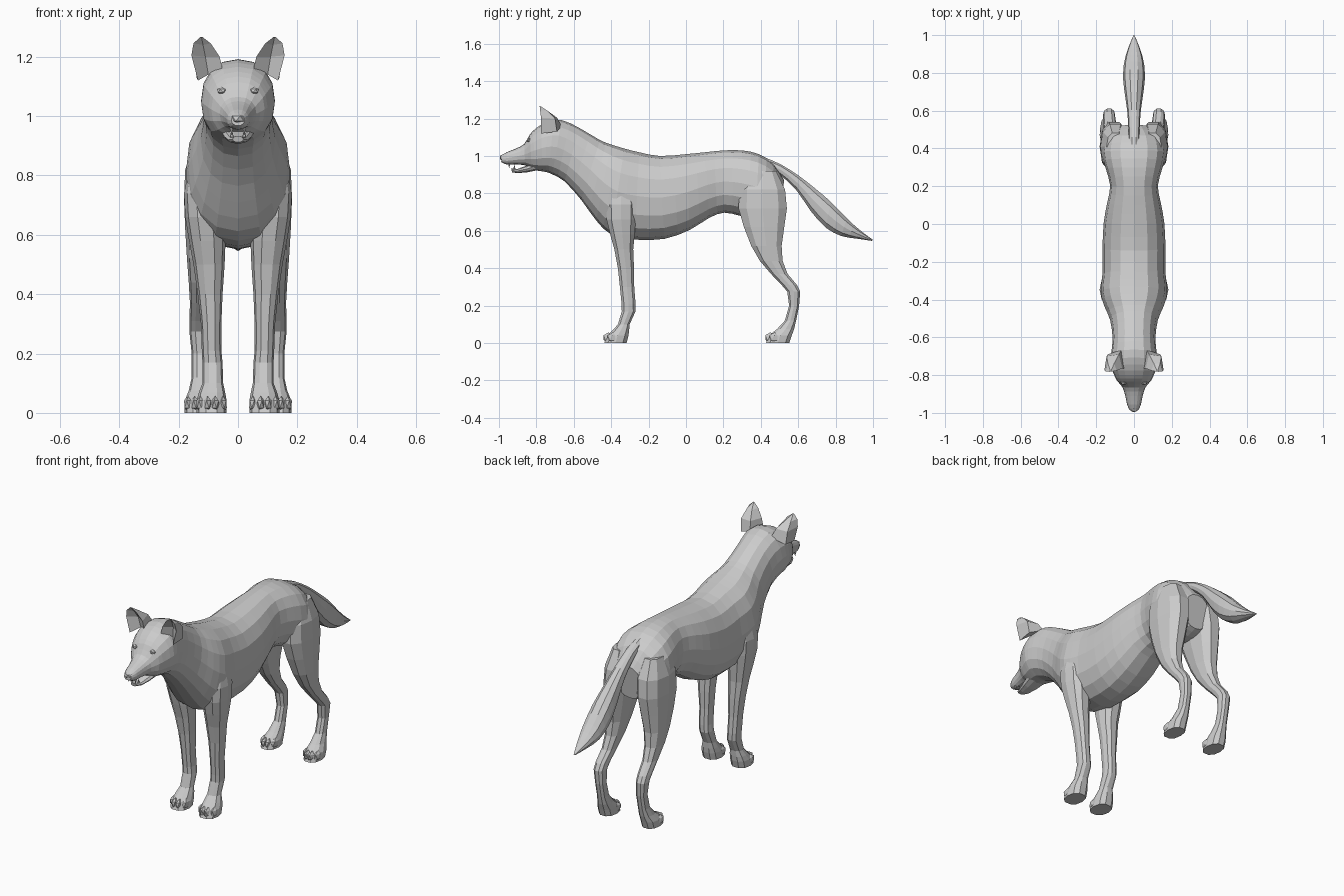
import bpy, bmesh, math
from mathutils import Vector, Matrix


def finish(name, bm, mirror=False):
    bmesh.ops.recalc_face_normals(bm, faces=bm.faces)
    me = bpy.data.meshes.new(name)
    bm.to_mesh(me)
    bm.free()
    ob = bpy.data.objects.new(name, me)
    bpy.context.collection.objects.link(ob)
    if mirror:
        ob.modifiers.new("mirror", 'MIRROR').use_mirror_merge = False
    return ob


def skin(bm, rings):
    """Bridge lists of points into a closed tube with capped ends."""
    vs = [[bm.verts.new(p) for p in r] for r in rings]
    n = len(vs[0])
    for a, b in zip(vs, vs[1:]):
        for i in range(n):
            bm.faces.new((a[i], a[(i + 1) % n], b[(i + 1) % n], b[i]))
    bm.faces.new(vs[0])
    bm.faces.new(vs[-1])


def smooth_rows(rows, steps):
    """Catmull-Rom interpolation between rows of numbers."""
    if steps < 2:
        return rows
    out = []
    for i in range(len(rows) - 1):
        p = [rows[max(i - 1, 0)], rows[i], rows[i + 1], rows[min(i + 2, len(rows) - 1)]]
        for s in range(steps):
            t = s / steps
            out.append([0.5 * (2 * b + (c - a) * t + (2 * a - 5 * b + 4 * c - d) * t * t
                               + (3 * b - a - 3 * c + d) * t ** 3) for a, b, c, d in zip(*p)])
    return out + [rows[-1]]


def oval(c, u, v, n, p):
    pts = []
    for i in range(n):
        a = 2 * math.pi * (i + 0.0) / n
        ca, sa = math.cos(a), math.sin(a)
        pts.append(c + u * math.copysign(abs(ca) ** p, ca) + v * math.copysign(abs(sa) ** p, sa))
    return pts


def spine_loft(name, rows, n=16, p=0.88, steps=2):
    """Rows: top y, top z, bottom y, bottom z, half width."""
    bm = bmesh.new()
    rings = []
    for ty, tz, by, bz, w in smooth_rows(rows, steps):
        t, b = Vector((0, ty, tz)), Vector((0, by, bz))
        rings.append(oval((t + b) / 2, Vector((w, 0, 0)), (t - b) / 2, n, p))
    skin(bm, rings)
    return finish(name, bm)


def ball(bm, loc, size, rot=0.0):
    m = Matrix.Translation(loc) @ Matrix.Rotation(rot, 4, 'X') @ Matrix.Diagonal((*size, 1))
    bmesh.ops.create_icosphere(bm, subdivisions=1, radius=1, matrix=m)


def leg(name, rows):
    """Rows: z, front y, back y, inner x, outer x; toes added at the bottom."""
    bm = bmesh.new()
    skin(bm, [oval(Vector(((x0 + x1) / 2, (y0 + y1) / 2, z)), Vector(((x1 - x0) / 2, 0, 0)),
                   Vector((0, (y1 - y0) / 2, 0)), 10, 0.85) for z, y0, y1, x0, x1 in rows])
    z, y0, y1, x0, x1 = rows[-1]
    for i in range(4):
        f = (i + 0.5) / 4
        back = 0.022 if i in (0, 3) else 0.0
        ball(bm, (x0 + (x1 - x0) * f, y0 + 0.026 + back, 0.029), (0.015, 0.032, 0.028))
    return finish(name, bm, True)


# Head, neck and trunk in one skin
spine_loft("body", [
    (-.985, 1.005, -.988, .968, .022), (-.955, 1.022, -.96, .955, .036),
    (-.91, 1.04, -.91, .955, .046), (-.865, 1.065, -.86, .95, .062),
    (-.835, 1.115, -.825, .93, .09), (-.80, 1.15, -.785, .92, .108),
    (-.745, 1.18, -.75, .915, .124), (-.665, 1.192, -.715, .902, .122),
    (-.57, 1.15, -.65, .865, .113), (-.46, 1.085, -.56, .765, .126),
    (-.40, 1.062, -.48, .655, .155), (-.33, 1.04, -.40, .58, .176),
    (-.25, 1.02, -.275, .553, .167), (-.14, 1.0, -.115, .557, .167),
    (0, 1.01, .02, .605, .16), (.10, 1.02, .125, .67, .142),
    (.20, 1.03, .205, .697, .126), (.30, 1.03, .29, .68, .15),
    (.39, 1.01, .37, .66, .168), (.47, .957, .44, .66, .145),
    (.525, .87, .50, .68, .08)])

# Open lower jaw and nose pad
spine_loft("lower_jaw", [
    (-.935, .933, -.93, .912, .018), (-.90, .932, -.90, .908, .032),
    (-.85, .95, -.85, .912, .046), (-.79, .98, -.78, .925, .06)], n=10, steps=1)
bm = bmesh.new()
ball(bm, (0, -.975, .992), (.027, .023, .02))
finish("nose", bm)

# Teeth and eyes
bm = bmesh.new()
for y, z, flip in ((-.945, .949, math.pi), (-.918, .942, 0)):
    bmesh.ops.create_cone(bm, segments=5, radius1=.007, radius2=.0005, depth=.024, cap_ends=True,
                          matrix=Matrix.Translation((.021, y, z)) @ Matrix.Rotation(flip, 4, 'X'))
finish("canine_teeth", bm, True)
bm = bmesh.new()
ball(bm, (.055, -.839, 1.085), (.017, .014, .013))
finish("eyes", bm, True)

# Ears: cupped five-sided horns opening forward
bm = bmesh.new()
ear_base = [(.05, -.765, 1.15), (.10, -.725, 1.14), (.135, -.775, 1.12), (.14, -.69, 1.13), (.065, -.665, 1.16)]
ear_mid = [(.062, -.765, 1.20), (.11, -.735, 1.20), (.157, -.775, 1.205), (.145, -.70, 1.20), (.08, -.69, 1.205)]
ear_high = [(.092, -.776, 1.245), (.118, -.76, 1.24), (.15, -.78, 1.245), (.138, -.738, 1.24), (.105, -.738, 1.24)]
tip = Vector((.124, -.783, 1.27))
ear_tip = [tip.lerp(Vector(q), 0.12) for q in ear_high]
skin(bm, [ear_base, ear_mid, ear_high, ear_tip])
finish("ears", bm, True)

# Legs
leg("front_legs", [
    (.85, -.41, -.28, .09, .16), (.74, -.43, -.265, .05, .182), (.66, -.428, -.265, .045, .178),
    (.58, -.408, -.272, .042, .165), (.50, -.385, -.28, .045, .15), (.40, -.366, -.276, .052, .136),
    (.30, -.355, -.275, .056, .125), (.21, -.346, -.268, .056, .122), (.17, -.345, -.268, .052, .12),
    (.10, -.365, -.30, .05, .12), (.068, -.395, -.302, .043, .132), (.04, -.425, -.305, .038, .14),
    (0, -.44, -.315, .038, .14)])
leg("hind_legs", [
    (.92, .34, .485, .05, .145), (.82, .28, .535, .02, .178), (.72, .275, .545, .028, .182),
    (.62, .305, .53, .045, .178), (.52, .345, .515, .065, .172), (.44, .392, .519, .08, .166),
    (.37, .452, .545, .092, .162), (.31, .51, .595, .098, .164), (.275, .54, .612, .10, .164),
    (.20, .55, .606, .10, .156), (.12, .527, .59, .10, .156), (.075, .485, .58, .094, .166),
    (.04, .44, .568, .088, .18), (0, .425, .555, .088, .18)])

# Bushy drooping tail
spine_loft("tail", [
    (.42, .995, .47, .90, .03), (.51, .955, .50, .90, .03), (.605, .895, .59, .815, .036),
    (.69, .83, .665, .705, .047), (.775, .758, .745, .615, .057), (.86, .67, .83, .57, .054),
    (.93, .605, .915, .557, .034), (1.0, .552, .995, .546, .004)], n=10)
